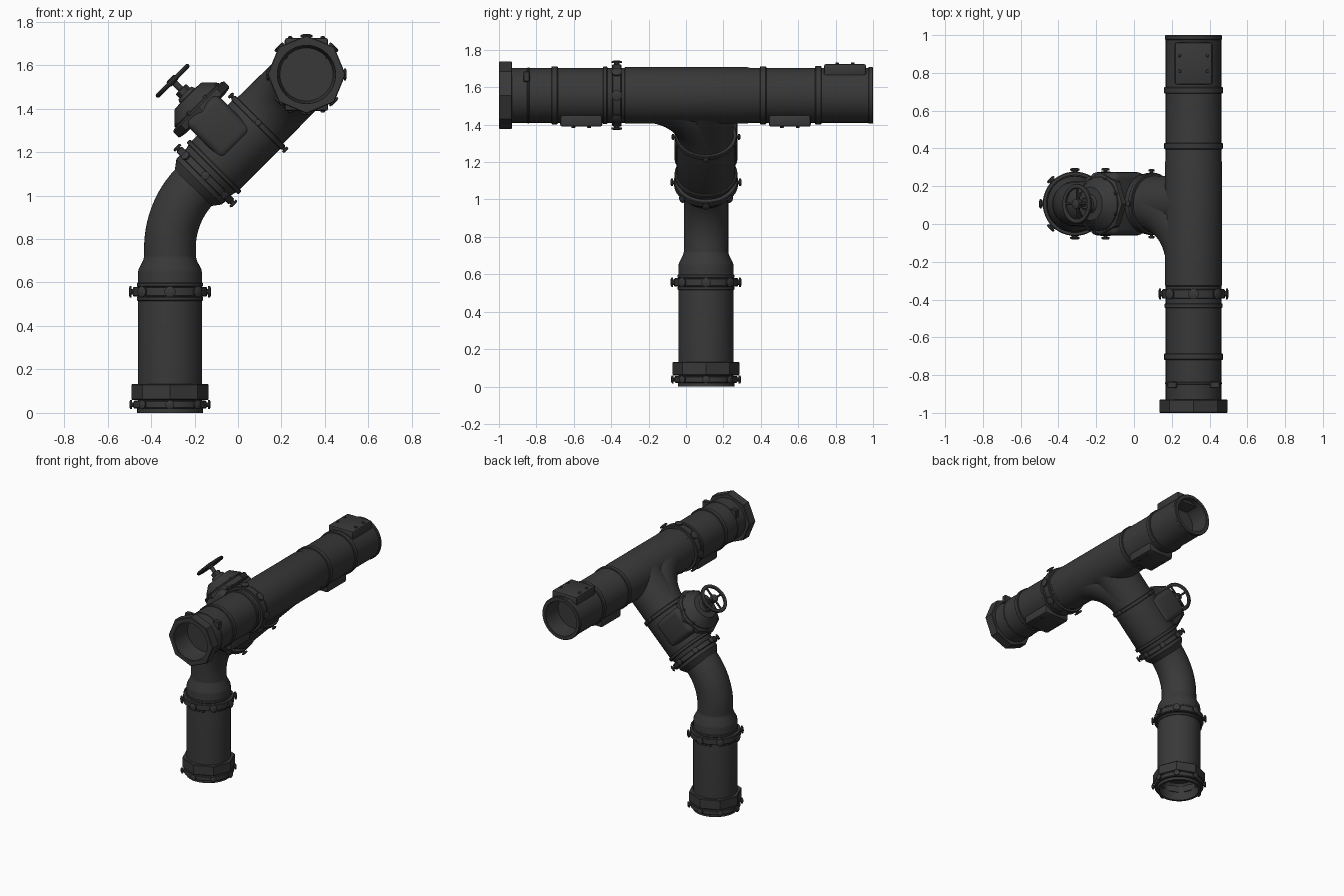
import bpy, bmesh
from math import pi, sin, cos, radians
from mathutils import Matrix, Vector

if "Cube" in bpy.data.objects:
    bpy.data.objects.remove(bpy.data.objects["Cube"])

mat = bpy.data.materials.new("dark_iron")
mat.diffuse_color = (0.04, 0.04, 0.04, 1)
mat.use_nodes = True
mat.node_tree.nodes["Principled BSDF"].inputs["Base Color"].default_value = mat.diffuse_color


def frame(origin, axis, xdir):
    """Local frame: z runs along axis."""
    z, x = Vector(axis).normalized(), Vector(xdir).normalized()
    m = Matrix((x, z.cross(x), z)).transposed().to_4x4()
    m.translation = Vector(origin)
    return m


def finish(name, bm):
    bmesh.ops.recalc_face_normals(bm, faces=bm.faces)
    me = bpy.data.meshes.new(name)
    bm.to_mesh(me)
    bm.free()
    me.materials.append(mat)
    ob = bpy.data.objects.new(name, me)
    bpy.context.collection.objects.link(ob)
    return ob


def skin(name, rings, closed=False, caps=False):
    bm = bmesh.new()
    vs = [[bm.verts.new(p) for p in r] for r in rings]
    n = len(vs[0])
    for a, b in zip(vs, vs[1:] + (vs[:1] if closed else [])):
        for i in range(n):
            bm.faces.new((a[i], a[(i + 1) % n], b[(i + 1) % n], b[i]))
    if caps:
        bm.faces.new(vs[0])
        bm.faces.new(vs[-1])
    return finish(name, bm)


def lathe(name, fr, profile, n=48, closed=False, caps=True):
    """Turn (radius, height) points about the frame's axis."""
    rings = [[fr @ Vector((r * cos(2 * pi * i / n), r * sin(2 * pi * i / n), h))
              for i in range(n)] for r, h in profile]
    return skin(name, rings, closed, caps and not closed)


def band(name, fr, s0, s1, r, n=48, inner=0.135, c=0.004):
    return lathe(name, fr, [(inner, s0), (r - c, s0), (r, s0 + c),
                            (r, s1 - c), (r - c, s1), (inner, s1)], n, True)


def tube(name, pts, radii, side):
    """Sweep a circle along a planar path whose plane normal is side."""
    rings, side = [], Vector(side).normalized()
    for k, p in enumerate(pts):
        t = (pts[min(k + 1, len(pts) - 1)] - pts[max(k - 1, 0)]).normalized()
        w = t.cross(side)
        rings.append([p + radii[k] * (side * cos(a) + w * sin(a))
                      for a in (2 * pi * i / 48 for i in range(48))])
    return skin(name, rings, caps=True)


def box(name, fr, centre, size, bevel, seg=3):
    bm = bmesh.new()
    bmesh.ops.create_cube(bm, size=1)
    bmesh.ops.scale(bm, vec=size, verts=bm.verts)
    bmesh.ops.bevel(bm, geom=bm.edges[:], offset=bevel, segments=seg,
                    affect='EDGES', profile=0.5)
    bm.transform(fr @ Matrix.Translation(centre))
    return finish(name, bm)


def bolted_flange(name, fr, s0, s1, r=0.168, count=8, ring=True):
    """Raised ring with spool-shaped bolts pointing outwards."""
    if ring:
        band(name, fr, s0, s1, r)
    mid, h = (s0 + s1) / 2, (s1 - s0) / 2
    for i in range(count):
        bf = fr @ Matrix.Translation((0, 0, mid)) @ Matrix.Rotation(
            2 * pi * i / count, 4, 'Z') @ Matrix.Rotation(pi / 2, 4, 'Y')
        lathe(f"{name}_bolt_{i}", bf, [(h * .6, r - .02), (h * .6, r + .006),
              (h * 1.15, r + .006), (h * 1.15, r + .015), (h * .7, r + .019)], 10)


def cover(name, fr, s, side):
    """Bolted inspection plate above (-1) or below (+1) the main pipe."""
    box(name, fr, (0, side * 0.135, s), (0.2, 0.066, 0.225), 0.012, 2)
    for i, (dx, ds) in enumerate([(a, b) for a in (-.075, .075) for b in (-.042, .042)]):
        bf = fr @ Matrix.Translation((dx, 0, s + ds)) @ Matrix.Rotation(-side * pi / 2, 4, 'X')
        lathe(f"{name}_bolt_{i}", bf, [(.01, .16), (.01, .173), (.006, .176)], 8)


R = 0.147
P = Vector((-0.313, 0.107, 0.929))            # corner of leg and branch axes
U, V, Y = Vector((1, 0, 1)).normalized(), Vector((-1, 0, 1)).normalized(), Vector((0, 1, 0))
main = frame((0.315, 0, 1.557), Y, (1, 0, 0))
leg = frame((P.x, P.y, 0), (0, 0, 1), (1, 0, 0))
diag = frame(P, U, V)
valve = frame(P + U * 0.432, V, U)

# Main horizontal pipe with recessed open ends
lathe("main_pipe", main, [(.122, -.86), (.130, -.9), (.134, -.998), (R, -.998), (R, -.43), (R, -.33),
      (.151, -.325), (.151, .325), (R, .34), (R, .998), (.125, .998), (.120, .86)])
band("main_end_nut", main, -1, -0.93, 0.18, 8, 0.146)
for i, (a, b, r) in enumerate([(-.85, -.835, .15), (-.72, -.685, .155), (-.445, -.42, .154),
                               (.395, .43, .155), (.69, .725, .156), (.975, 1.0, .152)]):
    band(f"main_band_{i}", main, a, b, r, inner=0.128)
bolted_flange("main_flange", main, -.395, -.345, .166)
cover("top_cover", main, .85, -1)
cover("under_cover_front", main, -.56, 1)
cover("under_cover_back", main, .555, 1)
for i, sx in enumerate((-1, 1)):
    box(f"end_clip_{i}", main, (sx * .113, -.1, -.852), (.05, .055, .035), .004, 1)

# Swept branch of the tee, curving forward into the main pipe
BR, s0 = 0.34, 0.548
pts, radii = [P + U * 0.5], [R + .003]
for k in range(17):
    a = radians(90) * k / 16
    pts.append(P + U * (s0 + BR * sin(a)) - Y * BR * (1 - cos(a)))
    radii.append(R + .003 - .006 * k / 16)
tube("tee_branch", pts, radii, V)
lathe("tee_core", diag, [(R, .54), (R, .85)])

# Vertical leg, its couplings and bottom opening
lathe("leg_pipe", leg, [(.115, .12), (.13, .1), (.134, 0), (.151, 0), (.151, .02), (R, .025),
      (R, .645), (.145, .66), (.124, .70), (.119, .72)])
bolted_flange("base_flange", leg, .02, .056, .168)
band("base_nut", leg, .06, .132, .178, 8)
bolted_flange("leg_flange", leg, .535, .58, .17)
band("leg_collar_upper", leg, .58, .60, .152)
band("leg_collar_lower", leg, .515, .535, .152)

# 45 degree elbow
ER = 0.41
T = ER * 0.41421
pts = [P - Vector((0, 0, .229))]
for k in range(15):
    a = radians(45) * k / 14
    pts.append(P + Vector((ER * (1 - cos(a)), 0, -T + ER * sin(a))))
pts.append(P + U * .22)
tube("elbow", pts, [.119] * len(pts), Y)

# Valve body on the sloping branch
lathe("valve_body", diag, [(.118, .15), (.148, .19), (.15, .26), (.157, .28), (.157, .565)])
bolted_flange("valve_lower_flange", diag, .212, .248, .171)
band("valve_lower_ring", diag, .275, .298, .168)
bolted_flange("valve_upper_flange", diag, .56, .588, .165, 4)
box("valve_neck", valve, (0, 0, .115), (.2, .335, .24), .035, 4)

# Bonnet: eight-sided flange, dome, stem
lathe("bonnet_flange", valve, [(.12, .2), (.158, .206), (.165, .212), (.165, .245), (.155, .252)], 8)
lathe("bonnet_dome", valve, [(.143, .245), (.143, .258), (.132, .272), (.098, .305), (.088, .315),
      (.05, .318), (.042, .335)])
lathe("bonnet_gland", valve, [(.034, .33), (.034, .358), (.028, .362)], 6)
lathe("valve_stem", valve, [(.014, .34), (.014, .40), (.026, .402), (.026, .428), (.018, .432)], 20)
for i in range(8):
    a = 2 * pi * (i + .5) / 8
    bf = valve @ Matrix.Translation((.138 * cos(a), .138 * sin(a), .25))
    lathe(f"bonnet_bolt_{i}", bf, [(.01, -.01), (.01, .012), (.007, .015)], 6)

# Handwheel with four spokes
lathe("handwheel_rim", valve, [(.093 + .013 * cos(a), .415 + .011 * sin(a))
      for a in (2 * pi * i / 10 for i in range(10))], 40, True)
for i in range(2):
    box(f"handwheel_spoke_{i}", valve @ Matrix.Rotation(pi / 2 * i, 4, 'Z'),
        (0, 0, .415), (.18, .014, .012), .003, 1)

bpy.ops.object.select_all(action='SELECT')
bpy.context.view_layer.objects.active = bpy.data.objects["main_pipe"]
bpy.ops.object.shade_smooth_by_angle(angle=radians(32))
